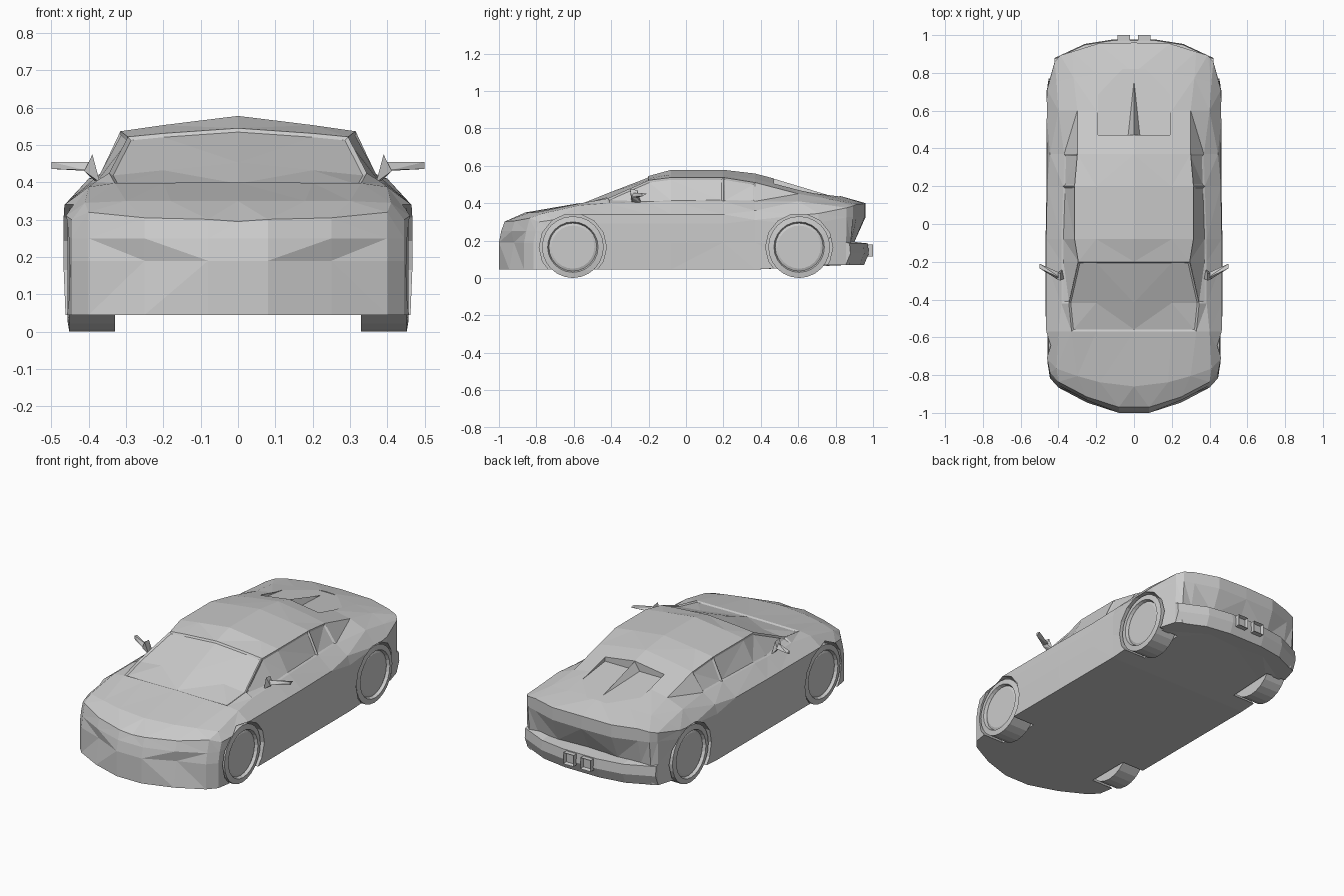
import bpy, bmesh, math
from mathutils import Vector

if "Cube" in bpy.data.objects:
    bpy.data.objects.remove(bpy.data.objects["Cube"])

def lerp_table(t, table):
    for (a, va), (b, vb) in zip(table, table[1:]):
        if t <= b:
            return va + (vb - va) * max(0, (t - a) / (b - a))
    return table[-1][1]

def finish(bm, name):
    bmesh.ops.recalc_face_normals(bm, faces=bm.faces[:])
    me = bpy.data.meshes.new(name)
    bm.to_mesh(me)
    bm.free()
    ob = bpy.data.objects.new(name, me)
    bpy.context.collection.objects.link(ob)
    return ob

def hull(name, pts):
    bm = bmesh.new()
    for p in pts:
        bm.verts.new(p)
    bmesh.ops.convex_hull(bm, input=bm.verts[:])
    return finish(bm, name)

def prism(name, outline, x0, x1):
    """Extrude a (y, z) outline from x0 to x1."""
    bm = bmesh.new()
    f = bm.faces.new([bm.verts.new((x0, y, z)) for y, z in outline])
    new = bmesh.ops.extrude_face_region(bm, geom=[f])['geom']
    bmesh.ops.translate(bm, vec=(x1 - x0, 0, 0),
                        verts=[v for v in new if isinstance(v, bmesh.types.BMVert)])
    return finish(bm, name)

def cut(ob, cutter):
    cutter.hide_render = True
    m = ob.modifiers.new('cut', 'BOOLEAN')
    m.operation, m.solver, m.object = 'DIFFERENCE', 'EXACT', cutter
    bpy.context.view_layer.objects.active = ob
    bpy.ops.object.modifier_apply(modifier=m.name)
    bpy.data.objects.remove(cutter)

# Plan outlines of nose and tail: half width -> y
def nose(x):
    return lerp_table(x, [(0, -1), (.08, -1), (.25, -.945), (.43, -.85), (.465, -.77)])

def tail(x):
    return lerp_table(x, [(0, .96), (.19, .955), (.40, .89), (.465, .79)])

# Body stations: y, centre z, crease x, roof edge x z, window base x z, shoulder x z
ST = [
    (-1, .295, .08, .25, .305, .40, .32, .445, .30),
    (-.86, .35, .18, .30, .35, .41, .345, .46, .31),
    (-.57, .40, .20, .33, .398, .40, .388, .465, .34),
    (-.42, .46, .20, .345, .425, .385, .40, .465, .34),
    (-.20, .545, .20, .295, .522, .385, .405, .465, .34),
    (-.08, .578, .20, .315, .537, .385, .41, .465, .34),
    (.20, .578, .20, .315, .537, .375, .41, .46, .34),
    (.37, .558, .20, .30, .51, .37, .41, .445, .36),
    (.60, .498, .20, .30, .45, .40, .41, .465, .335),
    (.80, .445, .20, .32, .42, .41, .39, .46, .345),
    (.96, .40, .19, .33, .395, .39, .385, .42, .375),
]
LAST = len(ST) - 1

def end_shift(i, k, x):
    if i == 0:
        return (.03, .012, 0, 0)[k]
    return (0, 0, -.07, -.1)[k] * (1 - min(1, x / .43) ** 2)

def point(i, j, k=0):
    """Station i, column j (0 centre .. 7 sill); k steps down an end face."""
    s, zt, x1, x2, z2, x3, z3, x4, z4 = ST[i]
    sill = .045 if s < .5 else (.058 if s < .7 else .07)
    ends = i in (0, LAST)
    xs = x4 if ends else max(x4 + .003, .46)
    col = [(0, zt), (x1, zt - .6 * (zt - z2)), (x2, z2), (x3, z3), (x4, z4),
           (xs, z4 - .05), (xs, .19), (x4 if ends else .462, sill)]
    x, z = col[j]
    if j > 4:
        k = j - 4
    elif k:
        z = col[4 + k][1]
    y = s
    if s < -.57:
        y = -.57 + (s + .57) * (nose(x) + .57) / -.43
    elif s > .6:
        y = .6 + (s - .6) * (tail(x) - .6) / .36
    if ends:
        y += end_shift(i, k, x)
        if i == 0 and j == 2 and k == 2:
            y += .025          # shallow nose intake
    return x, y, z

# Body shell
bm = bmesh.new()
glass, side_glass, quarter = [], {1: [], -1: []}, []
for sg in (1, -1):
    def quad(*ids):
        return bm.faces.new([bm.verts.new((sg * x, y, z))
                             for x, y, z in (point(*a) for a in ids)])
    for i in range(LAST):
        for j in range(7):
            f = quad((i, j), (i + 1, j), (i + 1, j + 1), (i, j + 1))
            if i in (2, 3) and j < 2:
                glass.append(f)
            if j == 2 and i in (3, 4, 5):
                side_glass[sg].append(f)
            if j == 2 and i == 6:
                quarter.append(f)
    for i in (0, LAST):
        for j in range(4):
            for k in range(3):
                quad((i, j, k), (i, j + 1, k), (i, j + 1, k + 1), (i, j, k + 1))
bmesh.ops.remove_doubles(bm, verts=bm.verts[:], dist=.0005)
bmesh.ops.holes_fill(bm, edges=[e for e in bm.edges if e.is_boundary], sides=0)
bmesh.ops.recalc_face_normals(bm, faces=bm.faces[:])
# Recessed windscreen and side windows
for group in (glass, side_glass[1], side_glass[-1], quarter[:1], quarter[1:]):
    bmesh.ops.inset_region(bm, faces=group, thickness=.01, depth=-.007, use_even_offset=True)
bmesh.ops.triangulate(bm, faces=bm.faces[:])
body = finish(bm, 'body')

# Wheel arches
WHEEL_Y, R = (-.605, .605), .165
for wy in WHEEL_Y:
    ring = [(wy + .18 * math.cos(math.tau * a / 14), R + .18 * math.sin(math.tau * a / 14))
            for a in range(14)]
    for sg in (1, -1):
        cut(body, prism('arch_cutter', ring, sg * .32, sg * .6))

# Engine cover recess and its central fin
cut(body, prism('deck_cutter', [(.47, .48), (.47, .65), (.82, .65), (.82, .436)], -.19, .19))
hull('deck_fin', [(-.035, .465, .475), (.035, .465, .475), (0, .465, .532), (0, .77, .44)])

# Wheels: lathed tyre with a recessed rim
PROFILE = [(0, .33), (R, .33), (R, .452), (.135, .457), (.128, .44), (.115, .445), (0, .445)]
for label, wy in zip(('front', 'rear'), WHEEL_Y):
    for side, sg in (('left', 1), ('right', -1)):
        bm = bmesh.new()
        vs = [bm.verts.new((sg * x, wy, R + r)) for r, x in PROFILE]
        es = [bm.edges.new(p) for p in zip(vs, vs[1:])]
        bmesh.ops.spin(bm, geom=vs + es, cent=(0, wy, R), axis=(1, 0, 0),
                       angle=math.tau, steps=24)
        bmesh.ops.remove_doubles(bm, verts=bm.verts[:], dist=.0005)
        finish(bm, f'{label}_wheel_{side}')

# Door mirrors
for side, sg in (('left', 1), ('right', -1)):
    hull('mirror_blade_' + side, [(sg * x, y, z) for x, y, z in (
        (.39, -.285, .455), (.39, -.26, .43), (.41, -.29, .433),
        (.5, -.235, .455), (.5, -.21, .45), (.5, -.235, .436))])
    hull('mirror_stalk_' + side, [(sg * x, y, z) for x, y, z in (
        (.37, -.29, .40), (.38, -.24, .40), (.39, -.30, .475),
        (.39, -.26, .47), (.412, -.29, .43), (.405, -.26, .43))])

# Rear bumper, lofted across the car
bm = bmesh.new()
rows = []
for x in (-.42, -.26, -.11, .11, .26, .42):
    t = tail(abs(x))
    mid = abs(x) < .3
    sec = [(t - .14, .07), (t - .005, .07), (t + .02, .13), (t + .015, .185),
           (t - .09, .195 if mid else .22)]
    rows.append([bm.verts.new((x, y, z)) for y, z in sec])
for a, b in zip(rows, rows[1:]):
    for j in range(5):
        bm.faces.new((a[j], a[(j + 1) % 5], b[(j + 1) % 5], b[j]))
bm.faces.new(rows[0])
bm.faces.new(rows[-1])
finish(bm, 'rear_bumper')

# Exhaust outlets with hollow ends
for side, sg in (('left', 1), ('right', -1)):
    bm = bmesh.new()
    bmesh.ops.create_cube(bm, size=1)
    bmesh.ops.scale(bm, vec=(.066, .06, .065), verts=bm.verts[:])
    bmesh.ops.translate(bm, vec=(sg * .055, .97, .147), verts=bm.verts[:])
    end = max(bm.faces, key=lambda f: f.calc_center_median().y)
    bmesh.ops.inset_region(bm, faces=[end], thickness=.008)
    bmesh.ops.translate(bm, vec=(0, -.02, 0), verts=end.verts[:])
    finish(bm, 'exhaust_' + side)
